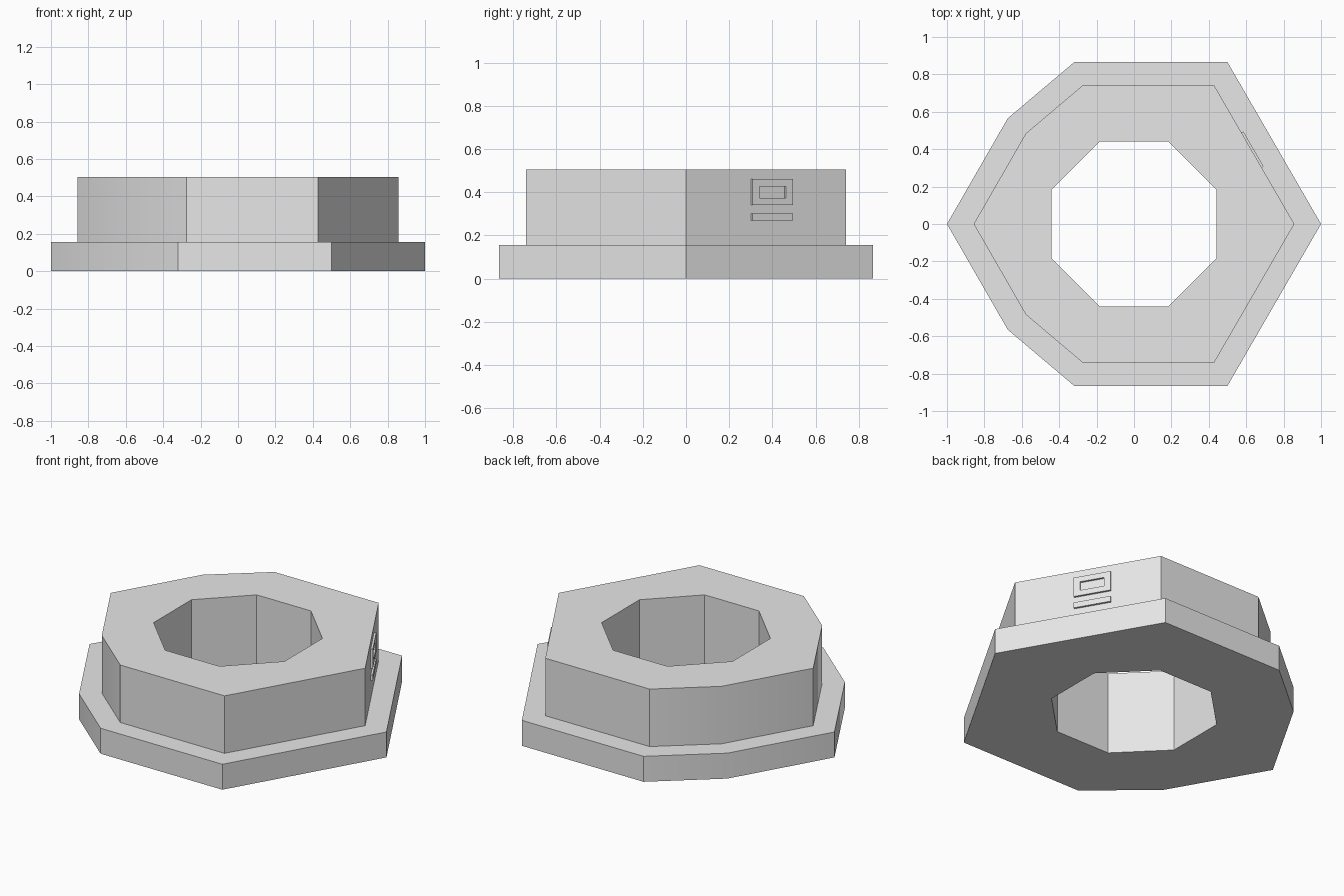
import bpy, bmesh
from math import cos, sin, radians
from mathutils import Vector, Matrix

cube = bpy.data.objects.get("Cube")
if cube:
    bpy.data.objects.remove(cube, do_unlink=True)

grey = bpy.data.materials.new("plain grey")
grey.use_nodes = True
grey.diffuse_color = (0.8, 0.8, 0.8, 1)
grey.node_tree.nodes["Principled BSDF"].inputs["Base Color"].default_value = (0.8, 0.8, 0.8, 1)


def finish(name, bm, matrix=Matrix()):
    bmesh.ops.recalc_face_normals(bm, faces=bm.faces)
    mesh = bpy.data.meshes.new(name)
    bm.to_mesh(mesh)
    bm.free()
    mesh.materials.append(grey)
    obj = bpy.data.objects.new(name, mesh)
    obj.matrix_world = matrix
    bpy.context.collection.objects.link(obj)
    bpy.ops.object.select_all(action='DESELECT')
    obj.select_set(True)
    bpy.context.view_layer.objects.active = obj
    bpy.ops.object.shade_smooth_by_angle(angle=radians(30))
    return obj


def pierced_solid(name, loops, matrix=Matrix()):
    """Skin a cycle of (outline, height) loops into a closed solid with a hole."""
    bm = bmesh.new()
    rings = [[bm.verts.new((x, y, z)) for x, y in outline] for outline, z in loops]
    for a, b in zip(rings, rings[1:] + rings[:1]):
        for i in range(len(a)):
            j = (i + 1) % len(a)
            bm.faces.new((a[i], a[j], b[j], b[i]))
    return finish(name, bm, matrix)


def rectangle(w, h):
    return [(w, h), (-w, h), (-w, -h), (w, -h)]


# Stepped body: pointed outline, mirrored front to back, with an octagonal bore
half = [(0.5, 0.865), (-0.32, 0.865), (-0.675, 0.565)]
outline = [(1, 0)] + half + [(-1, 0)] + [(x, -y) for x, y in reversed(half)]
collar = [(x * 0.857, y * 0.857) for x, y in outline]
bore = [(0.477 * cos(radians(22.5 + 45 * i)), 0.477 * sin(radians(22.5 + 45 * i)))
        for i in range(8)]
base, step, top = 0, 0.155, 0.505
pierced_solid("stepped_collar", [(outline, base), (outline, step), (collar, step),
                                 (collar, top), (bore, top), (bore, base)])

# Local frame on the back-left collar wall: x along the wall, y up, z outward
a, b = Vector((*collar[0], 0)), Vector((*collar[1], 0))
along, up = (b - a).normalized(), Vector((0, 0, 1))
out = along.cross(up)


def on_wall(z):
    origin = a.lerp(b, 0.533) + up * z
    return Matrix.Translation(origin) @ Matrix((along, up, out)).transposed().to_4x4()


# Raised rectangular frame and bar on that wall
sunk, proud = -0.005, 0.012
outer, inner = rectangle(0.108, 0.06), rectangle(0.071, 0.027)
pierced_solid("raised_frame", [(outer, sunk), (outer, proud), (inner, proud), (inner, sunk)],
              on_wall(0.40))

bm = bmesh.new()
bmesh.ops.create_cube(bm, size=1)
bmesh.ops.scale(bm, vec=(0.216, 0.034, proud - sunk), verts=bm.verts)
bmesh.ops.translate(bm, vec=(0, 0, (proud + sunk) / 2), verts=bm.verts)
finish("raised_bar", bm, on_wall(0.285))
